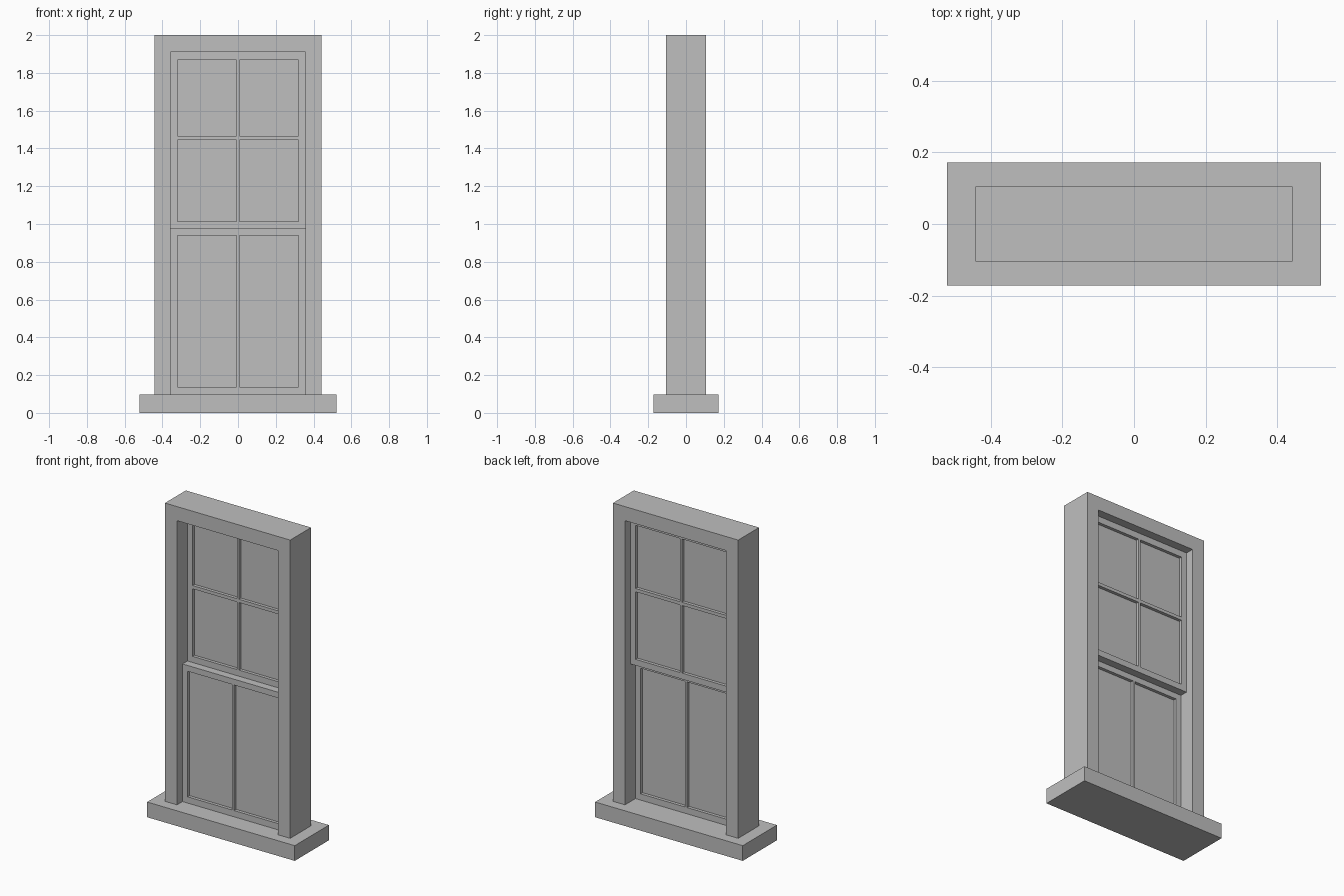
import bpy, bmesh
from math import radians

cube = bpy.data.objects.get("Cube")
if cube:
    bpy.data.objects.remove(cube, do_unlink=True)

GREY = (0.52, 0.52, 0.52, 1)
paint = bpy.data.materials.new("plain grey")
paint.use_nodes = True
paint.diffuse_color = GREY
paint.node_tree.nodes["Principled BSDF"].inputs["Base Color"].default_value = GREY


def rect(x0, x1, z0, z1):
    return [(x0, z0), (x1, z0), (x1, z1), (x0, z1)]


def plate(name, outlines, y0, y1):
    """Extrude an x-z outline (further outlines are holes) from y0 to y1."""
    curve = bpy.data.curves.new(name + "_outline", "CURVE")
    curve.dimensions = "2D"
    curve.fill_mode = "BOTH"
    curve.extrude = (y1 - y0) / 2
    for points in outlines:
        spline = curve.splines.new("POLY")
        spline.points.add(len(points) - 1)
        for point, (x, z) in zip(spline.points, points):
            point.co = (x, z, 0, 1)
        spline.use_cyclic_u = True
    helper = bpy.data.objects.new(name + "_outline", curve)
    bpy.context.collection.objects.link(helper)
    mesh = bpy.data.meshes.new_from_object(
        helper.evaluated_get(bpy.context.evaluated_depsgraph_get()))
    bpy.data.objects.remove(helper, do_unlink=True)
    bpy.data.curves.remove(curve)

    # Weld the caps to the sides and make every face flat
    bm = bmesh.new()
    bm.from_mesh(mesh)
    bmesh.ops.remove_doubles(bm, verts=bm.verts, dist=0.0001)
    bmesh.ops.recalc_face_normals(bm, faces=bm.faces)
    for face in bm.faces:
        face.smooth = False
        face.material_index = 0
    bm.to_mesh(mesh)
    bm.free()
    mesh.materials.clear()
    mesh.materials.append(paint)
    mesh.name = name
    obj = bpy.data.objects.new(name, mesh)
    obj.rotation_euler.x = radians(90)
    obj.location.y = (y0 + y1) / 2
    bpy.context.collection.objects.link(obj)
    return obj


SILL_TOP, HEAD, MEETING = 0.097, 1.91, 0.975
OUTER, OPENING = 0.442, 0.357
PANE_IN, PANE_OUT = 0.007, 0.32


def sash(name, z0, z1, pane_rows, y0, y1):
    """Sash with two columns of panes and a thin sheet of glass."""
    holes = []
    for bottom, top in pane_rows:
        holes.append(rect(-PANE_OUT, -PANE_IN, bottom, top))
        holes.append(rect(PANE_IN, PANE_OUT, bottom, top))
    plate(name + "_sash", [rect(-OPENING, OPENING, z0, z1)] + holes, y0, y1)
    mid = (y0 + y1) / 2
    low, high = pane_rows[0][0], pane_rows[-1][1]
    edge = 0.01
    plate(name + "_glass", [rect(-PANE_OUT - edge, PANE_OUT + edge,
                                 low - edge, high + edge)], mid - 0.005, mid + 0.005)


# Sill
plate("sill", [rect(-0.521, 0.521, 0, SILL_TOP)], -0.172, 0.172)

# Jambs and head in one piece
plate("frame", [[(-OUTER, SILL_TOP), (-OUTER, 2), (OUTER, 2), (OUTER, SILL_TOP),
                 (OPENING, SILL_TOP), (OPENING, HEAD),
                 (-OPENING, HEAD), (-OPENING, SILL_TOP)]], -0.105, 0.105)

# Lower sash slides in front of the upper one
sash("lower", SILL_TOP, MEETING, [(0.137, 0.938)], -0.05, 0)
sash("upper", MEETING, HEAD, [(1.014, 1.445), (1.466, 1.869)], 0, 0.05)
